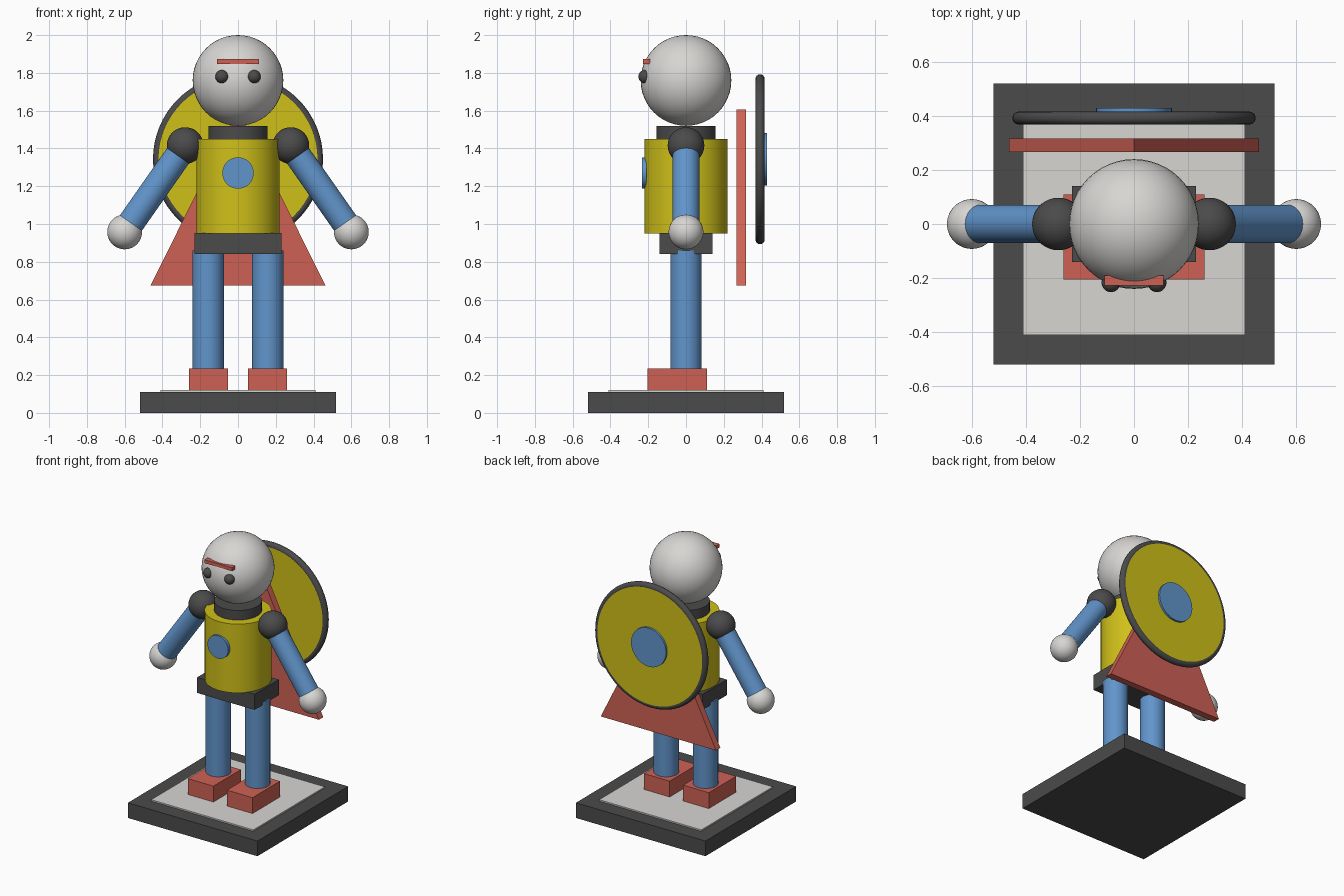
import bpy, bmesh, math
from mathutils import Matrix, Vector

cube = bpy.data.objects.get("Cube")
if cube:
    bpy.data.objects.remove(cube, do_unlink=True)


def material(name, r, g, b):
    m = bpy.data.materials.new(name)
    m.use_nodes = True
    m.diffuse_color = (r, g, b, 1)
    m.node_tree.nodes["Principled BSDF"].inputs["Base Color"].default_value = (r, g, b, 1)
    return m


DARK = material("charcoal", 0.07, 0.07, 0.07)
LIGHT = material("pale grey", 0.68, 0.67, 0.65)
BLUE = material("blue", 0.12, 0.30, 0.60)
RED = material("red", 0.62, 0.12, 0.09)
YELLOW = material("yellow", 0.63, 0.53, 0.01)


def finish(name, mat, smooth=True):
    obj = bpy.context.object
    obj.name = name
    obj.data.materials.append(mat)
    if smooth:
        bpy.ops.object.shade_smooth_by_angle(angle=math.radians(35))
    return obj


def box(name, mat, low, high):
    low, high = Vector(low), Vector(high)
    bpy.ops.mesh.primitive_cube_add(size=1)
    obj = finish(name, mat, False)
    obj.data.transform(Matrix.Translation((low + high) / 2) @ Matrix.Diagonal((high - low).to_4d()))
    return obj


def ball(name, mat, centre, radius):
    bpy.ops.mesh.primitive_uv_sphere_add(segments=48, ring_count=24, radius=radius, location=centre)
    return finish(name, mat)


def rod(name, mat, start, end, radius):
    start, end = Vector(start), Vector(end)
    axis = end - start
    bpy.ops.mesh.primitive_cylinder_add(
        vertices=48, radius=radius, depth=axis.length, location=(start + end) / 2,
        rotation=axis.to_track_quat('Z', 'Y').to_euler())
    return finish(name, mat)


# Display base
box("base", DARK, (-0.52, -0.52, 0), (0.52, 0.52, 0.11))
box("base_inlay", LIGHT, (-0.41, -0.41, 0.10), (0.41, 0.41, 0.12))

# Limbs and eyes, mirrored left and right
for side, s in (("left", 1), ("right", -1)):
    box(side + "_foot", RED, (s * 0.157 - 0.103, -0.205, 0.115), (s * 0.157 + 0.103, 0.11, 0.235))
    rod(side + "_leg", BLUE, (s * 0.158, 0, 0.2), (s * 0.158, 0, 0.86), 0.083)
    shoulder, hand = (s * 0.28, 0, 1.415), (s * 0.6, 0, 0.958)
    ball(side + "_shoulder", DARK, shoulder, 0.097)
    rod(side + "_arm", BLUE, shoulder, hand, 0.071)
    ball(side + "_hand", LIGHT, hand, 0.092)
    ball(side + "_eye", DARK, (s * 0.085, -0.217, 1.78), 0.035)

# Body and head
box("pelvis", DARK, (-0.23, -0.14, 0.84), (0.23, 0.14, 0.953))
rod("torso", YELLOW, (0, 0, 0.95), (0, 0, 1.45), 0.22)
rod("chest_disc", BLUE, (0, -0.21, 1.27), (0, -0.232, 1.27), 0.083)
rod("collar", DARK, (0, 0, 1.44), (0, 0, 1.52), 0.157)
ball("head", LIGHT, (0, 0, 1.76), 0.24)
box("brow", RED, (-0.11, -0.227, 1.848), (0.11, -0.19, 1.873))

# Triangular cape
bm = bmesh.new()
outline = [(-0.463, 0.675), (0.463, 0.675), (0, 1.605)]
face = bm.faces.new([bm.verts.new((x, 0.267, z)) for x, z in outline])
ext = bmesh.ops.extrude_face_region(bm, geom=[face])
bmesh.ops.translate(bm, vec=(0, 0.05, 0),
                    verts=[g for g in ext["geom"] if isinstance(g, bmesh.types.BMVert)])
bmesh.ops.recalc_face_normals(bm, faces=bm.faces)
mesh = bpy.data.meshes.new("cape")
bm.to_mesh(mesh)
bm.free()
mesh.materials.append(RED)
bpy.context.collection.objects.link(bpy.data.objects.new("cape", mesh))

# Round shield on the back
SHIELD_Z = 1.343
rod("shield_disc", YELLOW, (0, 0.369, SHIELD_Z), (0, 0.415, SHIELD_Z), 0.425)
bpy.ops.mesh.primitive_torus_add(
    major_radius=0.426, minor_radius=0.024, major_segments=64, minor_segments=16,
    location=(0, 0.392, SHIELD_Z), rotation=(math.pi / 2, 0, 0))
finish("shield_rim", DARK)
rod("shield_boss", BLUE, (0, 0.405, SHIELD_Z), (0, 0.43, SHIELD_Z), 0.14)
